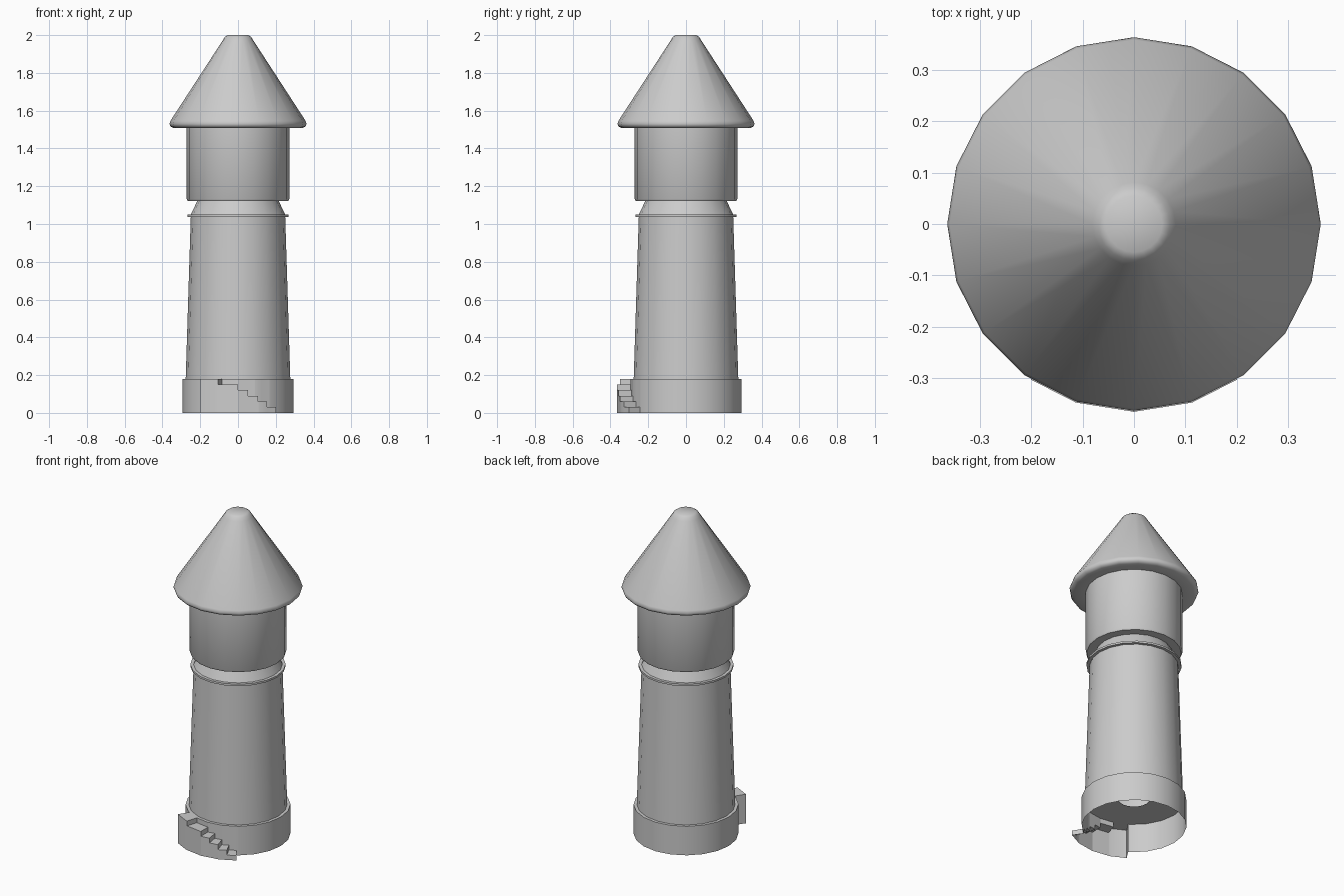
import bpy, bmesh, math

if "Cube" in bpy.data.objects:
    bpy.data.objects.remove(bpy.data.objects["Cube"])

SIDES = 20
STEP = 360 / SIDES


def finish(bm, name, angle=35):
    me = bpy.data.meshes.new(name)
    bm.to_mesh(me)
    bm.free()
    ob = bpy.data.objects.new(name, me)
    bpy.context.collection.objects.link(ob)
    bpy.ops.object.select_all(action='DESELECT')
    ob.select_set(True)
    bpy.context.view_layer.objects.active = ob
    bpy.ops.object.shade_smooth_by_angle(angle=math.radians(angle))
    return ob


def revolve(name, profile, cap_top=False, angle=35):
    """Turn a (radius, height) profile, listed from inner bottom outward and up."""
    bm = bmesh.new()
    rings = []
    for r, z in profile:
        rings.append([bm.verts.new((r * math.cos(math.radians(i * STEP)),
                                    r * math.sin(math.radians(i * STEP)), z))
                      for i in range(SIDES)])
    for a, b in zip(rings, rings[1:]):
        for i in range(SIDES):
            j = (i + 1) % SIDES
            bm.faces.new((a[i], a[j], b[j], b[i]))
    if cap_top:
        bm.faces.new(rings[-1])
    return finish(bm, name, angle)


# tapered tower with an underside opening inside the base
revolve("tower_body", [(0.09, 0.178), (0.277, 0.178), (0.25, 1.04)])

# thin flange around the top of the tower
revolve("tower_flange", [(0.248, 1.037), (0.268, 1.037), (0.268, 1.049), (0.248, 1.049)])

# sloping neck below the drum
revolve("neck", [(0.25, 1.049), (0.212, 1.13)])

# upper drum with a rounded lower lip
revolve("upper_drum", [(0.205, 1.13), (0.215, 1.123), (0.266, 1.123), (0.272, 1.133),
                       (0.272, 1.51)])

# conical roof with rounded eave and blunt tip
revolve("roof", [(0.268, 1.51), (0.34, 1.508), (0.357, 1.516), (0.363, 1.53),
                 (0.358, 1.546), (0.081, 1.972), (0.07, 1.99), (0.055, 2.0)],
        cap_top=True, angle=50)

# round base with curved stairs built out of its front wall
R_IN, R_OUT, TOP = 0.295, 0.365, 0.18
breaks = [-33.5, -17, 0, 8.5, 17, 25, 33.5]
heights = [0.18, 0.15, 0.12, 0.09, 0.06, 0.03]


def height_at(a):
    for lo, hi, h in zip(breaks, breaks[1:], heights):
        if lo < a < hi:
            return h
    return 0.0


bm = bmesh.new()


def point(r, a, z, faceted=True):
    if faceted:
        local = (a % STEP) - STEP / 2
        r = r * math.cos(math.radians(STEP / 2)) / math.cos(math.radians(local))
    t = math.radians(a - 90)
    return (r * math.cos(t), r * math.sin(t), z)


def quad(*corners):
    bm.faces.new([bm.verts.new(point(*c)) for c in corners])


angles = sorted(set(breaks) | {i * STEP - 180 for i in range(SIDES + 1)})
for a, b in zip(angles, angles[1:]):
    h = height_at((a + b) / 2)
    if h < TOP:
        quad((R_IN, a, h), (R_IN, b, h), (R_IN, b, TOP), (R_IN, a, TOP))
    quad((0.275, a, TOP), (R_IN, a, TOP), (R_IN, b, TOP), (0.275, b, TOP))
    if h > 0:
        # tread and outer skirt
        quad((R_IN, a, h), (R_OUT, a, h), (R_OUT, b, h), (R_IN, b, h))
        quad((R_OUT, a, 0), (R_OUT, b, 0), (R_OUT, b, h), (R_OUT, a, h))

# risers and the end wall of the landing
for a, hi, lo in zip(breaks[1:], heights, heights[1:] + [0]):
    quad((R_IN, a, lo), (R_IN, a, hi), (R_OUT, a, hi), (R_OUT, a, lo))
quad((R_IN, breaks[0], 0), (R_OUT, breaks[0], 0), (R_OUT, breaks[0], TOP), (R_IN, breaks[0], TOP))

bmesh.ops.remove_doubles(bm, verts=bm.verts, dist=0.0005)
finish(bm, "base_with_stairs")
